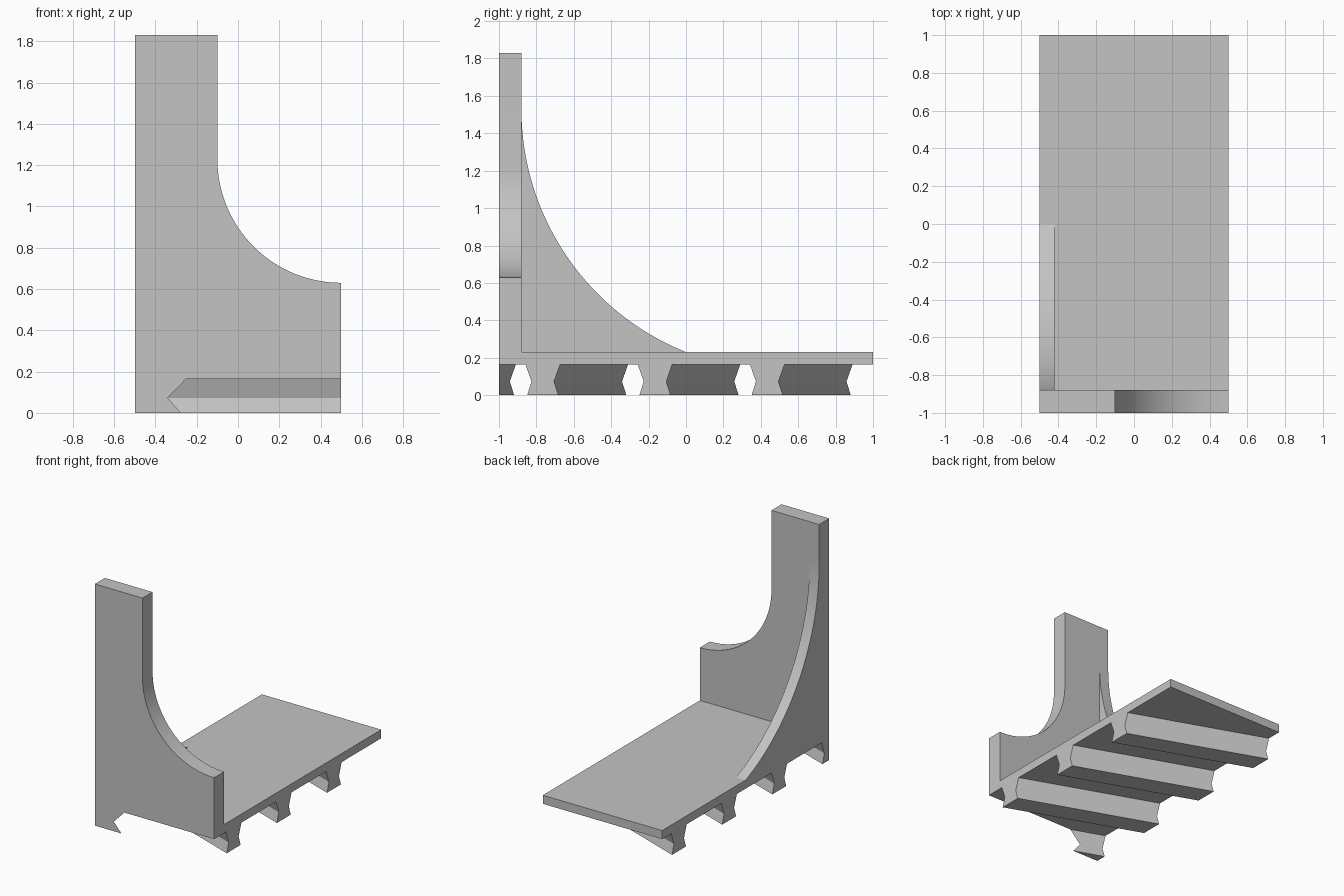
import bpy, bmesh, math
from mathutils import Vector

if "Cube" in bpy.data.objects:
    bpy.data.objects.remove(bpy.data.objects["Cube"])

grey = bpy.data.materials.new("plain grey")
grey.use_nodes = True
COLOUR = (0.55, 0.55, 0.55, 1)
grey.diffuse_color = COLOUR
grey.node_tree.nodes["Principled BSDF"].inputs["Base Color"].default_value = COLOUR


def arc(cu, cv, r, start, end, n):
    """Points on a circle between two angles in radians."""
    angles = [start + (end - start) * i / n for i in range(n + 1)]
    return [(cu + r * math.cos(a), cv + r * math.sin(a)) for a in angles]


def extrude(name, start, shift, clip_y=None, smooth=False):
    """Sweep a closed outline of 3D points along a vector."""
    bm = bmesh.new()
    face = bm.faces.new([bm.verts.new(p) for p in start])
    new = bmesh.ops.extrude_face_region(bm, geom=[face], use_keep_orig=True)["geom"]
    bmesh.ops.translate(bm, vec=shift, verts=[v for v in new if isinstance(v, bmesh.types.BMVert)])
    if clip_y is not None:
        geom = bm.verts[:] + bm.edges[:] + bm.faces[:]
        bmesh.ops.bisect_plane(bm, geom=geom, plane_co=(0, clip_y, 0),
                               plane_no=(0, -1, 0), clear_outer=True)
        bmesh.ops.holes_fill(bm, edges=[e for e in bm.edges if e.is_boundary])
    bmesh.ops.recalc_face_normals(bm, faces=bm.faces)
    mesh = bpy.data.meshes.new(name)
    bm.to_mesh(mesh)
    bm.free()
    mesh.materials.append(grey)
    obj = bpy.data.objects.new(name, mesh)
    bpy.context.collection.objects.link(obj)
    if smooth:
        bpy.ops.object.select_all(action="DESELECT")
        obj.select_set(True)
        bpy.context.view_layer.objects.active = obj
        bpy.ops.object.shade_smooth_by_angle(angle=math.radians(25))
    return obj


HALF = 0.5       # half width
BOTTOM = 0.165   # underside of the base plate
TOP = 0.23       # upper side of the base plate
BACK = -0.88     # rear face of the upright panel

# Base plate
plate = [(-HALF, BACK), (HALF, BACK), (HALF, 1), (-HALF, 1)]
extrude("base_plate", [(x, y, BOTTOM) for x, y in plate], Vector((0, 0, TOP - BOTTOM)))

# Upright panel with a concave shoulder
panel = [(-HALF, BOTTOM), (HALF, BOTTOM)]
panel += arc(HALF, 1.23, 0.6, -math.pi / 2, -math.pi, 32)
panel += [(-0.1, 1.83), (-HALF, 1.83)]
extrude("upright_panel", [(x, -1, z) for x, z in panel], Vector((0, -1 - BACK, 0)) * -1, smooth=True)

# Curved side brace
R = 1.4
brace = [(BACK, TOP)]
brace += arc(BACK + R, 1.53, R, -math.pi + math.asin(1.3 / R), -math.pi, 40)
extrude("side_brace", [(-HALF, y, z) for y, z in brace], Vector((0.08, 0, 0)), smooth=True)

# Slanted hourglass rails, the first cut flush with the front
SLANT = math.tan(math.radians(20))
half_profile = [(0.083, 0), (0.06, 0.073), (0.0925, BOTTOM)]
section = half_profile + [(-w, z) for w, z in reversed(half_profile)]
for i in range(4):
    y0 = -1.366 + 0.6 * i
    extrude(f"rail_{i + 1}", [(HALF, y0 + w, z) for w, z in section],
            Vector((-1, SLANT, 0)), clip_y=-1 if i == 0 else None)
